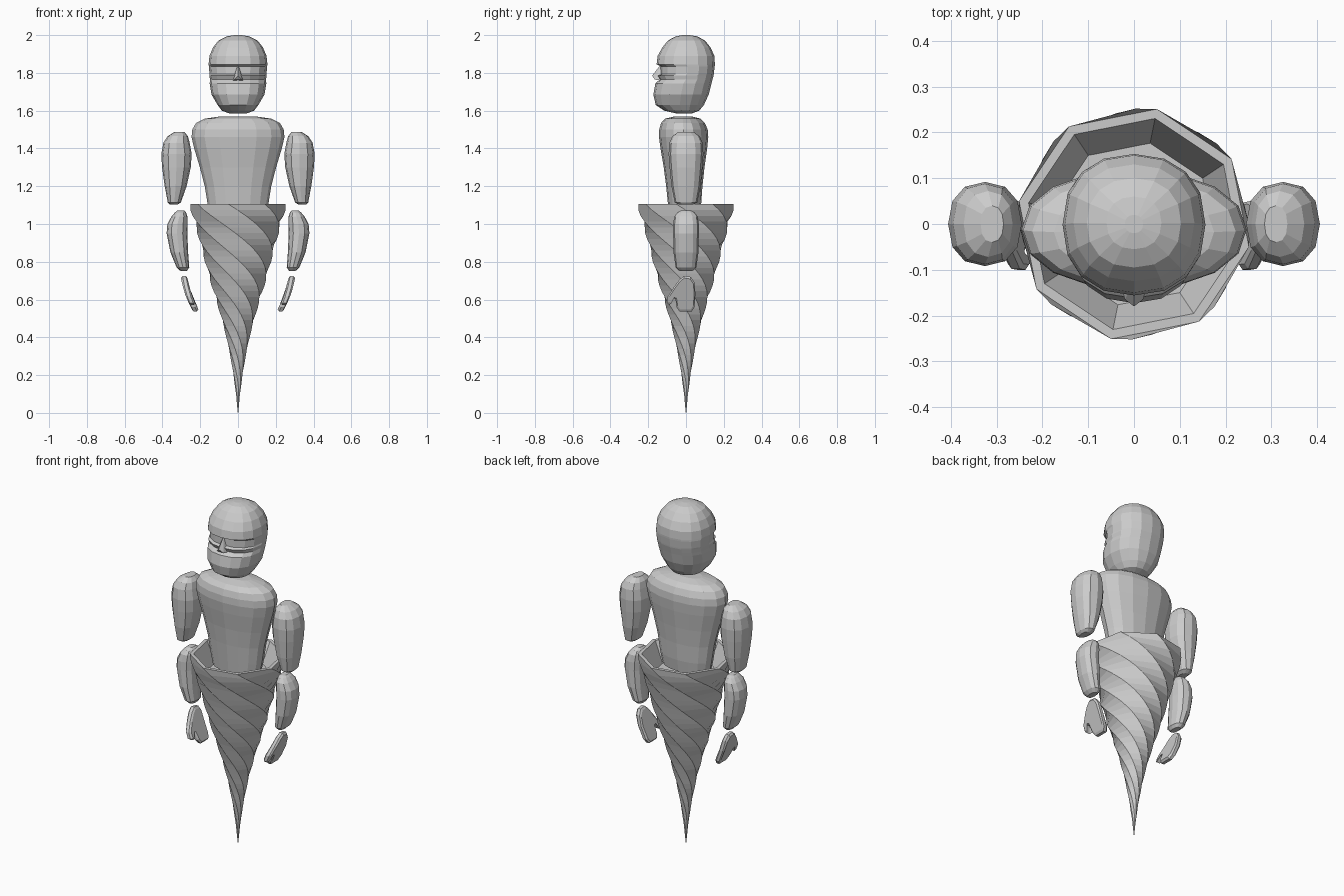
import bpy, bmesh, math
from math import sin, cos, pi, radians

grey = bpy.data.materials.new("plain_grey")
grey.diffuse_color = (0.6, 0.6, 0.6, 1)


def finish(name, bm):
    bmesh.ops.recalc_face_normals(bm, faces=bm.faces)
    me = bpy.data.meshes.new(name)
    bm.to_mesh(me)
    bm.free()
    me.materials.append(grey)
    ob = bpy.data.objects.new(name, me)
    bpy.context.collection.objects.link(ob)
    return ob


def skin(bm, rings):
    """Bridge equal-sized rings of points and cap both ends."""
    vs = [[bm.verts.new(p) for p in r] for r in rings]
    n = len(vs[0])
    for a, b in zip(vs, vs[1:]):
        for i in range(n):
            j = (i + 1) % n
            bm.faces.new((a[i], a[j], b[j], b[i]))
    bm.faces.new(vs[0])
    bm.faces.new(vs[-1])


def oval(z, x0, x1, y0, y1, e=2.0, n=16):
    """Superellipse ring spanning x0..x1 and y0..y1."""
    cx, rx, cy, ry = (x0 + x1) / 2, (x1 - x0) / 2, (y0 + y1) / 2, (y1 - y0) / 2
    pts = []
    for i in range(n):
        c, s = cos(2 * pi * i / n), sin(2 * pi * i / n)
        pts.append((cx + rx * math.copysign(abs(c) ** (2 / e), c),
                    cy + ry * math.copysign(abs(s) ** (2 / e), s), z))
    return pts


# Head: half width, front y, back y at each height; creases form eyes and muzzle
head = [(1.585, .045, -.05, .03), (1.60, .085, -.115, .07), (1.63, .108, -.16, .095),
        (1.685, .14, -.173, .12), (1.745, .15, -.162, .135), (1.764, .148, -.14, .14),
        (1.785, .152, -.152, .146), (1.793, .151, -.135, .147), (1.835, .154, -.135, .152),
        (1.845, .156, -.156, .153), (1.89, .151, -.15, .15), (1.935, .132, -.125, .13),
        (1.972, .103, -.095, .10), (1.993, .06, -.055, .06), (2.0, .02, -.02, .02)]
bm = bmesh.new()
skin(bm, [oval(z, -w, w, f, b, 2.25) for z, w, f, b in head])
finish("head", bm)

# Nose: small wedge
bm = bmesh.new()
base = [bm.verts.new(p) for p in ((-.032, -.12, 1.757), (.032, -.12, 1.757), (0, -.13, 1.848))]
tip = [bm.verts.new(p) for p in ((-.02, -.165, 1.765), (.02, -.165, 1.765), (0, -.18, 1.785))]
bmesh.ops.convex_hull(bm, input=base + tip)
finish("nose", bm)

# Torso
torso = [(1.03, .145, -.088, .07), (1.10, .16, -.095, .08), (1.20, .176, -.105, .087),
         (1.30, .202, -.118, .098), (1.40, .232, -.135, .112), (1.46, .246, -.143, .118),
         (1.50, .242, -.142, .115), (1.535, .222, -.132, .10), (1.558, .175, -.11, .075),
         (1.57, .09, -.06, .03)]
bm = bmesh.new()
skin(bm, [oval(z, -w, w, f, b, 2.1) for z, w, f, b in torso])
finish("torso", bm)

# Twisted eight-sided drill with a hollow top
profile = [(0, .001), (.1, .011), (.2, .024), (.3, .041), (.4, .062), (.5, .088), (.6, .118),
           (.7, .149), (.8, .176), (.9, .202), (1.0, .23), (1.06, .25), (1.105, .256)]


def radius(z):
    for (z0, r0), (z1, r1) in zip(profile, profile[1:]):
        if z <= z1:
            return r0 + (r1 - r0) * (z - z0) / (z1 - z0)
    return profile[-1][1]


def octagon(z, r, turn):
    return [(r * cos(radians(33.7 + 45 * i) + turn), r * sin(radians(33.7 + 45 * i) + turn), z)
            for i in range(8)]


TOP, STEPS = 1.105, 36
rings = [octagon(TOP * k / STEPS, radius(TOP * k / STEPS), 6.0 * TOP * (1 - k / STEPS))
         for k in range(STEPS + 1)]
rings += [octagon(TOP, .235, 0), octagon(.99, .18, 0)]
bm = bmesh.new()
skin(bm, rings)
finish("drill", bm)

# Arms: height, inner x, outer x, half depth
upper = [(1.102, .32, .36, .035), (1.115, .302, .372, .06), (1.20, .272, .388, .077),
         (1.30, .25, .402, .087), (1.37, .245, .406, .092), (1.43, .256, .395, .088),
         (1.465, .265, .372, .072), (1.488, .285, .335, .04)]
lower = [(.752, .27, .305, .035), (.77, .258, .325, .055), (.85, .264, .358, .066),
         (.95, .268, .378, .068), (1.0, .266, .374, .068), (1.04, .268, .352, .062),
         (1.062, .275, .333, .045), (1.072, .285, .32, .025)]
# Hand outline in side view (y, z), thumb towards the front
hand = [(-.035, .705), (-.01, .725), (.025, .72), (.045, .69), (.05, .63), (.045, .56),
        (.03, .537), (-.035, .537), (-.05, .56), (-.056, .605), (-.07, .608), (-.088, .572),
        (-.1, .582), (-.098, .615), (-.065, .665)]

for side, s in (("right", 1), ("left", -1)):
    for name, data in (("upper_arm", upper), ("forearm", lower)):
        bm = bmesh.new()
        skin(bm, [oval(z, a * s, b * s, -d, d, 2.3, 12) for z, a, b, d in data])
        finish(side + "_" + name, bm)

    # Mitten hand: thin leaning slab with rounded rim
    def layer(dx, shrink):
        pts = []
        for y, z in hand:
            lean = .226 + (z - .535) * .31 + .008 * sin(pi * (z - .535) / .19)
            pts.append((s * (lean + dx), -.005 + (y + .005) * shrink, .63 + (z - .63) * shrink))
        return pts
    bm = bmesh.new()
    skin(bm, [layer(-.017, .88), layer(-.009, 1), layer(.009, 1), layer(.017, .88)])
    finish(side + "_hand", bm)
